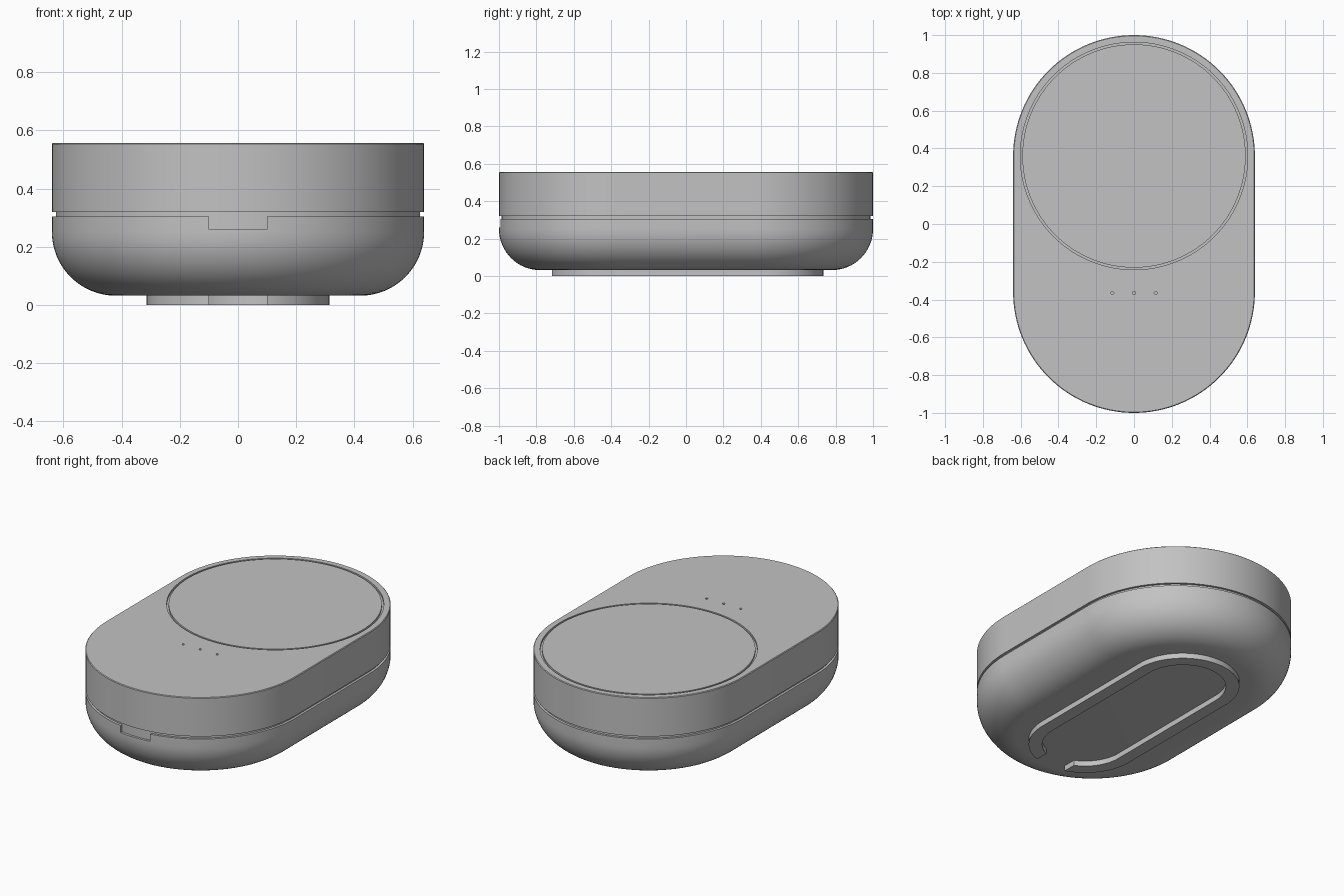
import bpy, bmesh
from math import sin, cos, pi

if "Cube" in bpy.data.objects:
    bpy.data.objects.remove(bpy.data.objects["Cube"])

GREY = (0.54, 0.54, 0.54, 1)
grey = bpy.data.materials.new("plain grey")
grey.use_nodes = True
grey.diffuse_color = GREY
grey.node_tree.nodes["Principled BSDF"].inputs["Base Color"].default_value = GREY

STRAIGHT = 0.36   # half length of the body's straight sides
RADIUS = 0.64     # radius of the body's round ends
TOP = 0.557


def outline(radius, straight, z, steps=64):
    """Points of a stadium, or of a circle when straight is zero."""
    points = []
    for end in (0, 1):
        for i in range(steps + (straight > 0)):
            a = pi * (end + i / steps)
            points.append((radius * cos(a), radius * sin(a) + straight * (1 - 2 * end), z))
    return points


def sweep(name, radius, straight, profile, hollow=False, centre_y=0.0, x=0.0):
    """Run a profile of (inset, height) points round a stadium outline."""
    bm = bmesh.new()
    rings = [[bm.verts.new(p) for p in outline(radius - inset, straight, z)]
             for inset, z in profile]
    pairs = list(zip(rings, rings[1:]))
    if hollow:
        pairs.append((rings[-1], rings[0]))
    else:
        bm.faces.new(rings[0][::-1])
        bm.faces.new(rings[-1])
    for low, high in pairs:
        for i in range(len(low)):
            j = (i + 1) % len(low)
            bm.faces.new((low[i], low[j], high[j], high[i]))
    bmesh.ops.recalc_face_normals(bm, faces=bm.faces)
    mesh = bpy.data.meshes.new(name)
    bm.to_mesh(mesh)
    bm.free()
    mesh.materials.append(grey)
    obj = bpy.data.objects.new(name, mesh)
    obj.location = (x, centre_y, 0)
    bpy.context.collection.objects.link(obj)
    return obj


def box(name, centre, size):
    bpy.ops.mesh.primitive_cube_add(size=1, location=centre)
    obj = bpy.context.object
    obj.name = name
    obj.scale = size
    obj.data.materials.append(grey)
    return obj


def activate(obj):
    bpy.ops.object.select_all(action='DESELECT')
    obj.select_set(True)
    bpy.context.view_layer.objects.active = obj


def cut(obj, cutter):
    cutter.hide_render = True
    bpy.context.view_layer.update()
    activate(obj)
    mod = obj.modifiers.new("cut", 'BOOLEAN')
    mod.operation = 'DIFFERENCE'
    mod.solver = 'EXACT'
    mod.object = cutter
    bpy.ops.object.modifier_apply(modifier=mod.name)
    bpy.data.objects.remove(cutter)


# Lower shell: bowl with a rounded underside
ROUND, FLOOR, RIM = 0.22, 0.032, 0.304
bowl = [(ROUND * (1 - sin(a)), FLOOR + ROUND * (1 - cos(a)))
        for a in (pi / 2 * i / 16 for i in range(17))]
lower_shell = sweep("lower_shell", RADIUS, STRAIGHT, bowl + [(0, RIM)])

# Thumb notch in the front rim
cut(lower_shell, box("notch_cutter", (0, -1, 0.31), (0.2, 0.1, 0.1)))

# Core seen inside the seam and the notch
core = sweep("seam_core", RADIUS, STRAIGHT, [(0.014, 0.25), (0.014, 0.34)])

# Upper shell with a fine top bevel
upper_shell = sweep("upper_shell", RADIUS, STRAIGHT,
                    [(0, 0.32), (0, TOP - 0.004), (0.004, TOP)])

# Circular groove round the charging pad
groove = [(0, TOP - 0.012), (0, TOP + 0.02), (0.011, TOP + 0.02), (0.011, TOP - 0.012)]
cut(upper_shell, sweep("groove_cutter", 0.602, 0, groove, True, STRAIGHT))

# Three indicator holes
for x in (-0.115, 0, 0.115):
    cut(upper_shell, sweep("hole_cutter", 0.008, 0,
                           [(0, TOP - 0.012), (0, TOP + 0.02)], False, -0.365, x))

# Raised foot under the base, open at the front
foot = sweep("foot_ring", 0.314, 0.42,
             [(0, 0), (0, 0.036), (0.075, 0.036), (0.075, 0)], True)
cut(foot, box("foot_gap_cutter", (0, -0.7, 0), (0.2, 0.3, 0.2)))

for obj in (lower_shell, core, upper_shell, foot):
    activate(obj)
    bpy.ops.object.shade_smooth_by_angle(angle=pi / 6)
